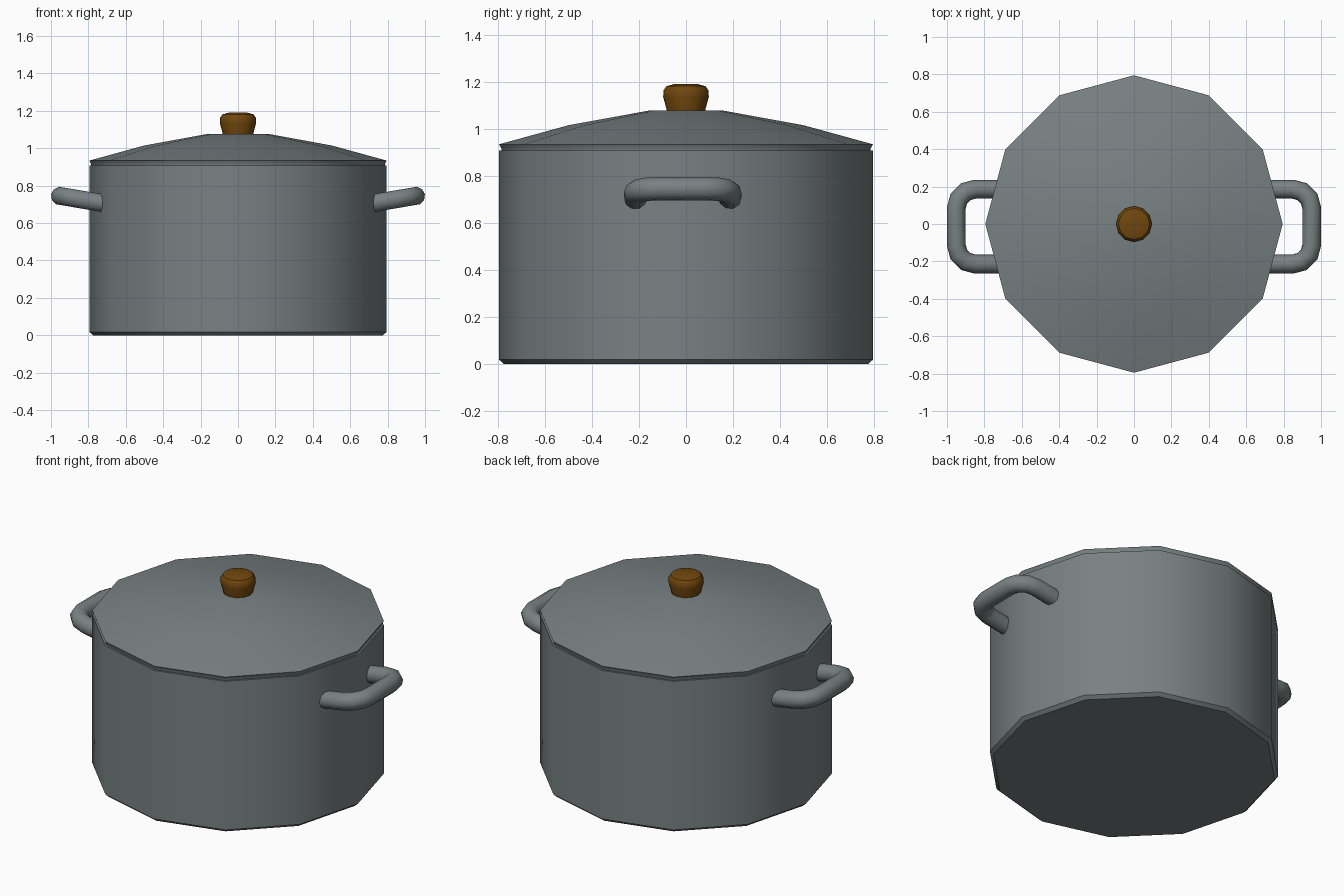
import bpy, bmesh, math
from mathutils import Vector

if "Cube" in bpy.data.objects:
    bpy.data.objects.remove(bpy.data.objects["Cube"])


def material(name, rgb):
    m = bpy.data.materials.new(name)
    m.diffuse_color = (*rgb, 1)
    m.use_nodes = True
    m.node_tree.nodes["Principled BSDF"].inputs["Base Color"].default_value = m.diffuse_color
    return m


STEEL = material("grey_steel", (0.19, 0.22, 0.225))
WOOD = material("brown_wood", (0.165, 0.063, 0.004))


def finish(name, bm, mat, angle):
    bmesh.ops.recalc_face_normals(bm, faces=bm.faces)
    me = bpy.data.meshes.new(name)
    bm.to_mesh(me)
    bm.free()
    me.materials.append(mat)
    ob = bpy.data.objects.new(name, me)
    bpy.context.collection.objects.link(ob)
    bpy.ops.object.select_all(action='DESELECT')
    ob.select_set(True)
    bpy.context.view_layer.objects.active = ob
    bpy.ops.object.shade_smooth_by_angle(angle=math.radians(angle))
    return ob


def skin(bm, rings, closed_ends=True):
    """Bridge rings of vertices with quads and cap both ends."""
    rings = [[bm.verts.new(p) for p in r] for r in rings]
    n = len(rings[0])
    for a, b in zip(rings, rings[1:]):
        for i in range(n):
            j = (i + 1) % n
            bm.faces.new((a[i], a[j], b[j], b[i]))
    bm.faces.new(rings[0][::-1])
    bm.faces.new(rings[-1])


def lathe(name, profile, mat, sides=12, angle=35):
    bm = bmesh.new()
    skin(bm, [[(r * math.cos(math.tau * i / sides), r * math.sin(math.tau * i / sides), z)
               for i in range(sides)] for r, z in profile])
    return finish(name, bm, mat, angle)


# Pot, lid and knob
lathe("pot_body", [(0.775, 0), (0.795, 0.018), (0.795, 0.908)], STEEL)
lathe("lid", [(0.785, 0.9), (0.785, 0.915), (0.795, 0.934), (0.5, 1.015), (0.16, 1.077)], STEEL)
lathe("knob", [(0.08, 1.06), (0.082, 1.08), (0.097, 1.135), (0.096, 1.163), (0.083, 1.181), (0.05, 1.19)], WOOD)


# Side handles: round tube swept along a tilted U path
def handle(name, side):
    half = [(0.69, 0.2), (0.85, 0.2)]
    half += [(0.85 + 0.1 * math.sin(math.radians(a)), 0.1 + 0.1 * math.cos(math.radians(a)))
             for a in (30, 60, 90)]
    path = half + [(x, -y) for x, y in reversed(half)]
    pts = [Vector((x, y - 0.014, 0.745 + 0.17 * (x - 0.95))) for x, y in path]
    up = Vector((-0.17, 0, 1)).normalized()
    rings = []
    for i, p in enumerate(pts):
        d0 = (p - pts[max(i - 1, 0)]).normalized() if i else (pts[1] - p).normalized()
        d1 = (pts[i + 1] - p).normalized() if i < len(pts) - 1 else d0
        t = (d0 + d1).normalized()
        across = t.cross(up) / t.dot(d1)
        ring = []
        for k in range(10):
            a = math.tau * k / 10
            q = p + 0.05 * (across * math.cos(a) + up * math.sin(a))
            ring.append((q.x * side, q.y, q.z))
        rings.append(ring)
    bm = bmesh.new()
    skin(bm, rings)
    finish(name, bm, STEEL, 45)


handle("right_handle", 1)
handle("left_handle", -1)
